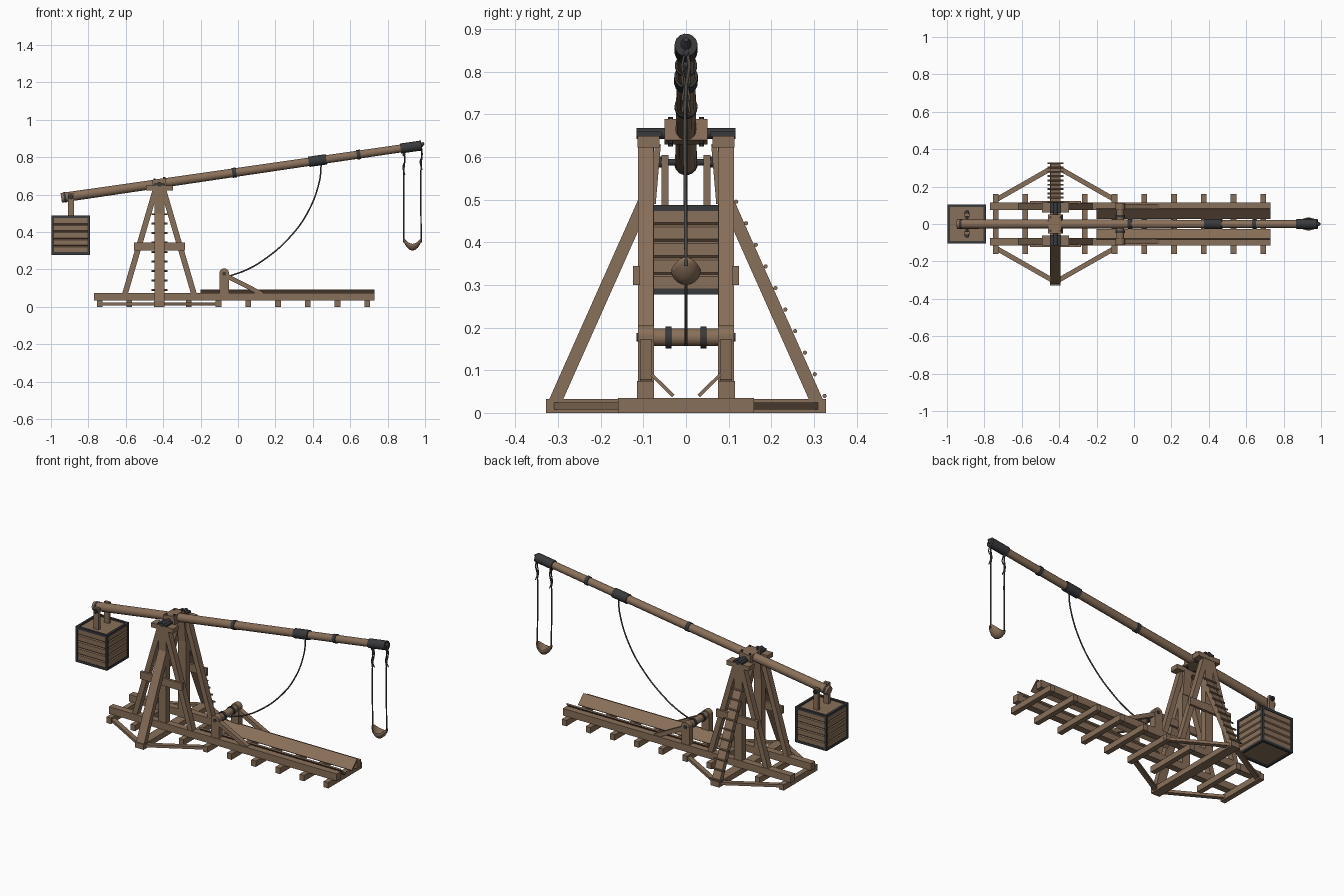
import bpy, bmesh, math
from mathutils import Vector, Matrix

cube = bpy.data.objects.get("Cube")
if cube:
    bpy.data.objects.remove(cube, do_unlink=True)


def material(name, r, g, b):
    m = bpy.data.materials.new(name)
    m.use_nodes = True
    m.diffuse_color = (r, g, b, 1)
    bsdf = m.node_tree.nodes["Principled BSDF"]
    bsdf.inputs["Base Color"].default_value = (r, g, b, 1)
    bsdf.inputs["Roughness"].default_value = 0.8
    return m


WOOD = material("weathered wood", 0.25, 0.16, 0.10)
IRON = material("dark iron", 0.04, 0.041, 0.045)
ROPE = material("hemp rope", 0.085, 0.076, 0.06)


def finish(bm, name, mat, smooth=False):
    me = bpy.data.meshes.new(name)
    bmesh.ops.recalc_face_normals(bm, faces=bm.faces)
    bm.to_mesh(me)
    bm.free()
    me.materials.append(mat)
    ob = bpy.data.objects.new(name, me)
    bpy.context.collection.objects.link(ob)
    if smooth:
        bpy.ops.object.select_all(action="DESELECT")
        ob.select_set(True)
        bpy.context.view_layer.objects.active = ob
        bpy.ops.object.shade_smooth_by_angle()
    return ob


def box(name, x, y, z, mat=WOOD, bevel=0):
    """Box given by (low, high) on each axis."""
    bm = bmesh.new()
    lo, hi = zip(x, y, z)
    size = [b - a for a, b in zip(lo, hi)]
    mid = [(a + b) / 2 for a, b in zip(lo, hi)]
    bmesh.ops.create_cube(bm, size=1, matrix=Matrix.Translation(mid) @ Matrix.Diagonal((*size, 1)))
    if bevel:
        bmesh.ops.bevel(bm, geom=bm.edges[:], offset=bevel, segments=1, affect="EDGES")
    return finish(bm, name, mat)


def frame(a, b, side):
    """Matrix at the middle of a-b, local z along it and local x near side."""
    a, b = Vector(a), Vector(b)
    z = (b - a).normalized()
    y = z.cross(Vector(side)).normalized()
    rot = Matrix((y.cross(z), y, z)).transposed().to_4x4()
    return Matrix.Translation((a + b) / 2) @ rot, (b - a).length


def beam(name, a, b, side, width, thick, mat=WOOD):
    m, length = frame(a, b, side)
    bm = bmesh.new()
    bmesh.ops.create_cube(bm, size=1, matrix=m @ Matrix.Diagonal((width, thick, length, 1)))
    return finish(bm, name, mat)


def rod(name, a, b, r1, r2=None, mat=WOOD, sides=16):
    m, length = frame(a, b, (0.3, 1, 0.2))
    bm = bmesh.new()
    bmesh.ops.create_cone(bm, cap_ends=True, segments=sides, radius1=r1,
                          radius2=r1 if r2 is None else r2, depth=length, matrix=m)
    return finish(bm, name, mat, True)


def rope(name, points, r, mat=ROPE):
    cu = bpy.data.curves.new(name, "CURVE")
    cu.dimensions = "3D"
    cu.bevel_depth = r
    cu.bevel_resolution = 2
    cu.resolution_u = 6
    sp = cu.splines.new("BEZIER")
    sp.bezier_points.add(len(points) - 1)
    for bp, p in zip(sp.bezier_points, points):
        bp.co = p
        bp.handle_left_type = bp.handle_right_type = "AUTO"
    cu.materials.append(mat)
    ob = bpy.data.objects.new(name, cu)
    bpy.context.collection.objects.link(ob)
    return ob


CX = -0.42  # tower centre

# Base: cross ties and outrigger
for i in range(10):
    x = -0.74 + i * 0.159
    if i != 2:
        box("cross_tie", (x - 0.015, x + 0.015), (-0.16, 0.16), (0, 0.035))
box("outrigger", (CX - 0.028, CX + 0.028), (-0.328, 0.328), (0, 0.032))

# Mirrored frame parts
for s, side in ((-1, "right"), (1, "left")):
    def ys(a, b):
        return tuple(sorted((s * a, s * b)))
    y = s * 0.094
    box(side + "_rail", (-0.77, 0.73), ys(0.075, 0.115), (0.033, 0.075))
    box(side + "_tower_post", (CX - 0.026, CX + 0.026), ys(0.075, 0.112), (0.03, 0.645))
    for d in (-1, 1):
        beam("tower_leg", (CX + d * 0.187, y, 0.06), (CX + d * 0.02, y, 0.63), (0, 1, 0), 0.036, 0.03)
        beam("ground_brace", (CX, s * 0.31, 0.016), (CX + d * 0.325, s * 0.125, 0.016), (0, 0, 1), 0.016, 0.026)
    box(side + "_crossbar", (CX - 0.137, CX + 0.137), ys(0.108, 0.124), (0.30, 0.345))
    box(side + "_head_block", (CX - 0.073, CX + 0.073), ys(0.062, 0.114), (0.622, 0.649))
    box(side + "_head_plate", (CX - 0.03, CX + 0.03), ys(0.058, 0.116), (0.648, 0.66), IRON)
    beam(side + "_corbel", (CX, s * 0.078, 0.49), (CX, s * 0.066, 0.63), (1, 0, 0), 0.05, 0.014)
    beam(side + "_prop", (CX, s * 0.312, 0.015), (CX, s * 0.098, 0.495), (1, 0, 0), 0.052, 0.03)
    # Sloped trough board
    beam(side + "_trough_board", (0.265, s * 0.03, 0.04), (0.265, s * 0.081, 0.09), (1, 0, 0), 0.93, 0.008)
    # Winch stand
    box(side + "_winch_post", (-0.1, -0.048), ys(0.075, 0.112), (0.07, 0.18))
    rod(side + "_winch_post_cap", (-0.074, s * 0.075, 0.18), (-0.074, s * 0.112, 0.18), 0.026)
    beam(side + "_winch_brace", (-0.06, y, 0.165), (0.13, y, 0.068), (0, 1, 0), 0.028, 0.024)
    rod("winch_band", (-0.074, s * 0.034, 0.177), (-0.074, s * 0.048, 0.177), 0.026, mat=IRON)
    # Counterweight hanger
    box(side + "_hanger", (-0.91, -0.878), ys(0.041, 0.057), (0.48, 0.605))
    rod("hanger_washer", (-0.894, s * 0.057, 0.588), (-0.894, s * 0.066, 0.588), 0.013, mat=IRON)

# Ladder rungs up the left prop
for i in range(10):
    z = 0.04 + i * 0.0506
    y = 0.325 - (z - 0.04) * 0.455
    rod("ladder_rung", (CX - 0.042, y, z), (CX + 0.042, y, z), 0.005, sides=8)

# Winch
rod("winch_drum", (-0.074, -0.08, 0.177), (-0.074, 0.08, 0.177), 0.021)
rod("winch_axle", (-0.074, -0.116, 0.177), (-0.074, 0.116, 0.177), 0.01, mat=IRON)

# Throwing arm, along a sloped line
A, B = Vector((-0.945, 0, 0.583)), Vector((0.975, 0, 0.862))


def on_arm(x):
    return A.lerp(B, (x - A.x) / (B.x - A.x))


rod("throwing_arm", A, B, 0.026, 0.021)
for x, half, r in ((-0.925, 0.006, 0.028), (-0.02, 0.011, 0.027), (0.425, 0.047, 0.028),
                   (0.645, 0.01, 0.026), (0.925, 0.056, 0.027)):
    rod("arm_band", on_arm(x - half), on_arm(x + half), r, mat=IRON)
rod("tip_prong", on_arm(0.97), (0.995, 0, 0.876), 0.017, 0.006, IRON)

# Pivot collar and axle
m, _ = frame(on_arm(CX - 0.035), on_arm(CX + 0.035), (0, 1, 0))
beam("pivot_collar", on_arm(CX - 0.036), on_arm(CX + 0.036), (0, 1, 0), 0.1, 0.05)
rod("pivot_axle", (CX, -0.116, 0.655), (CX, 0.116, 0.655), 0.013, mat=IRON)
for d in (-0.026, 0.026):
    for s in (-1, 1):
        p = on_arm(CX + d) + Vector((0, s * 0.036, 0))
        rod("collar_bolt", p - Vector((0, 0, 0.031)), p + Vector((0, 0, 0.031)), 0.006, mat=IRON, sides=8)
rod("hanger_pin", (-0.894, -0.072, 0.588), (-0.894, 0.072, 0.588), 0.008, mat=IRON)

# Counterweight box: stacked planks in an iron edge frame
X, Y, Z = (-0.998, -0.79), (-0.104, 0.104), (0.278, 0.488)
n = 5
step = (Z[1] - Z[0] - 0.016) / n
for i in range(n):
    z = Z[0] + 0.008 + i * step
    box("weight_plank", (X[0] + 0.003, X[1] - 0.003), (Y[0] + 0.003, Y[1] - 0.003), (z, z + step), bevel=0.005)
e = 0.014
for i in (0, 1):
    def edge(r, k):
        return (r[0], r[0] + e) if k == 0 else (r[1] - e, r[1])
    for j in (0, 1):
        box("weight_edge_x", X, edge(Y, i), edge(Z, j), IRON)
        box("weight_edge_y", edge(X, i), Y, edge(Z, j), IRON)
        box("weight_edge_z", edge(X, i), edge(Y, j), Z, IRON)

# Hauling rope from the arm to the winch
rope("hauling_rope", [(0.445, 0, 0.76), (0.435, 0, 0.67), (0.37, 0, 0.5), (0.27, 0, 0.365),
                      (0.15, 0, 0.26), (0.05, 0, 0.2), (-0.06, 0, 0.16)], 0.004)

# Sling ropes with loose tails near the knots
for x, top in ((0.887, 0.835), (0.979, 0.862)):
    rope("sling_rope", [(x, 0, top), (x + 0.004, 0.007, top - 0.05), (x, 0, top - 0.1), (x, 0, 0.345)], 0.004)
    for s in (-1, 1):
        rope("rope_tail", [(x, 0, top - 0.01), (x + 0.006, s * 0.009, top - 0.05),
                           (x - 0.005, s * 0.003, top - 0.085), (x + 0.005, s * 0.009, top - 0.13)], 0.003)
    bm = bmesh.new()
    bmesh.ops.create_uvsphere(bm, u_segments=10, v_segments=6, radius=0.009,
                              matrix=Matrix.Translation((x, 0, top - 0.02)))
    finish(bm, "rope_knot", IRON, True)

# Sling pouch: lower half of a squashed ball, pulled up at both ends
bm = bmesh.new()
bmesh.ops.create_uvsphere(bm, u_segments=16, v_segments=10, radius=1)
bmesh.ops.delete(bm, geom=[v for v in bm.verts if v.co.z > 0.01], context="VERTS")
for v in bm.verts:
    v.co = (0.933 + v.co.x * 0.05, v.co.y * 0.035, 0.336 + v.co.z * 0.036 + 0.03 * v.co.x ** 2)
pouch = finish(bm, "sling_pouch", WOOD, True)
shell = pouch.modifiers.new("thickness", "SOLIDIFY")
shell.thickness = 0.005
